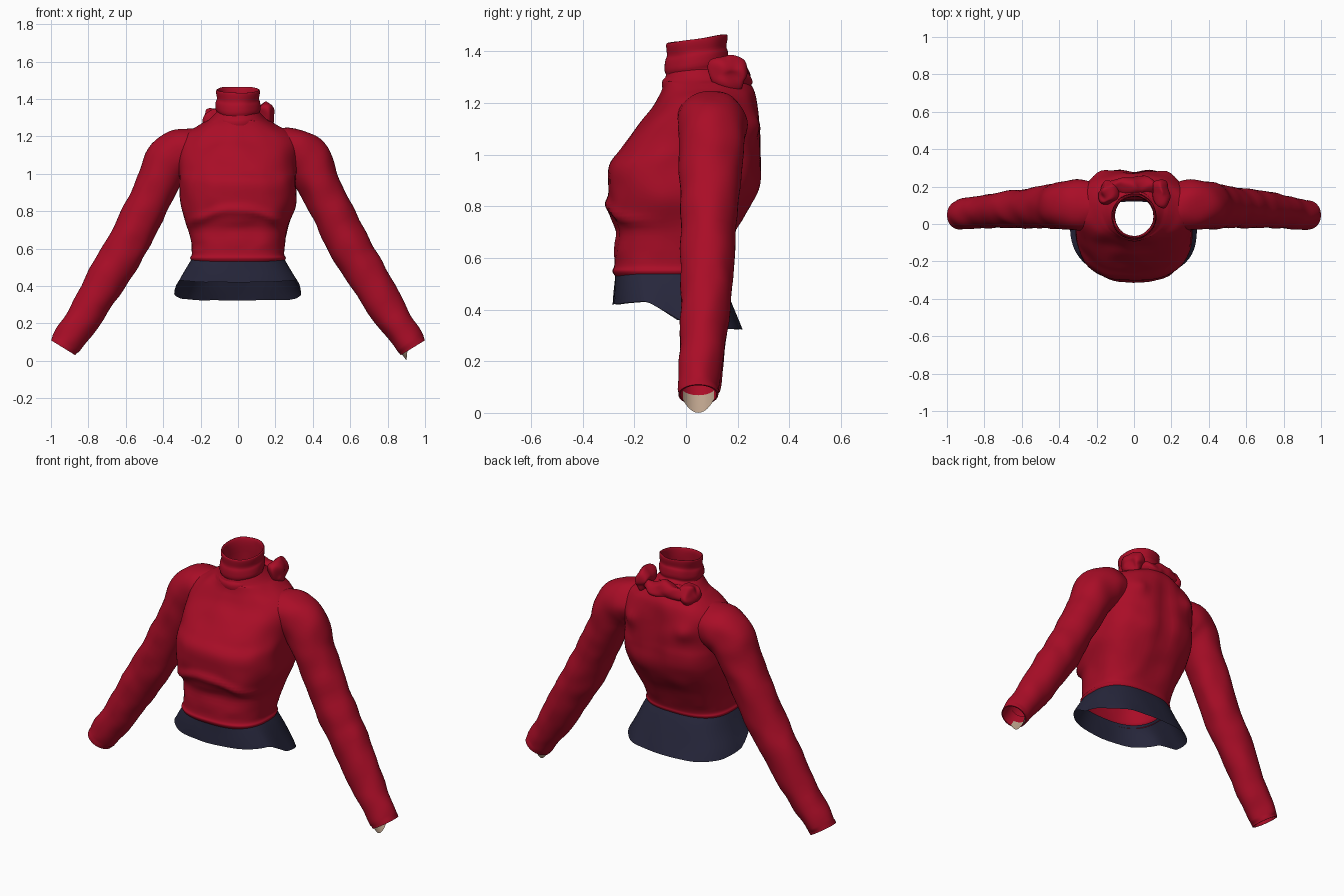
import bpy, bmesh, math
from mathutils import Vector, noise

if "Cube" in bpy.data.objects:
    bpy.data.objects.remove(bpy.data.objects["Cube"])


def material(name, rgb):
    m = bpy.data.materials.new(name)
    m.use_nodes = True
    m.diffuse_color = (*rgb, 1)
    bsdf = m.node_tree.nodes["Principled BSDF"]
    bsdf.inputs["Base Color"].default_value = (*rgb, 1)
    bsdf.inputs["Roughness"].default_value = 0.8
    return m


RED = material("crimson knit", (0.40, 0.004, 0.02))
NAVY = material("dark navy cloth", (0.02, 0.02, 0.045))
BEIGE = material("beige lining", (0.5, 0.36, 0.26))


def finish(name, bm, mat, angle=50):
    bmesh.ops.recalc_face_normals(bm, faces=bm.faces)
    mesh = bpy.data.meshes.new(name)
    bm.to_mesh(mesh)
    bm.free()
    mesh.materials.append(mat)
    ob = bpy.data.objects.new(name, mesh)
    bpy.context.collection.objects.link(ob)
    bpy.ops.object.select_all(action='DESELECT')
    ob.select_set(True)
    bpy.context.view_layer.objects.active = ob
    bpy.ops.object.shade_smooth_by_angle(angle=math.radians(angle))
    return ob


def loft(name, rings, mat, closed=True):
    """Skin a list of point rings into an open sheet."""
    bm = bmesh.new()
    rows = [[bm.verts.new(p) for p in ring] for ring in rings]
    n = len(rows[0])
    for a, b in zip(rows, rows[1:]):
        for i in range(n if closed else n - 1):
            j = (i + 1) % n
            bm.faces.new((a[i], a[j], b[j], b[i]))
    return finish(name, bm, mat)


def smooth_rows(keys, steps):
    """Catmull-Rom interpolation through rows of numbers."""
    out = []
    last = len(keys) - 1
    for i in range(last):
        quad = [keys[max(0, min(last, k))] for k in (i - 1, i, i + 1, i + 2)]
        for s in range(steps):
            t = s / steps
            out.append([0.5 * (2 * b + (c - a) * t + (2 * a - 5 * b + 4 * c - d) * t * t
                               + (3 * b - a - 3 * c + d) * t ** 3)
                        for a, b, c, d in zip(*quad)])
    return out + [list(keys[-1])]


def spow(v, p):
    return math.copysign(abs(v) ** p, v)


def section(z, half, front, back, power, n=72):
    """Rounded-box cross-section of the body."""
    mid, depth = (front + back) / 2, (back - front) / 2
    ring = []
    for i in range(n):
        a = math.tau * i / n
        ring.append(Vector((half * spow(math.cos(a), power),
                            mid + depth * spow(math.sin(a), power), z)))
    return ring


def bell(d, width):
    return math.exp(-(d / width) ** 2)


def crumple(p, amount, scale=9):
    return p + noise.noise_vector(p * scale) * amount


def drape(p):
    """Folds under the bust, raised shoulder blades and light wrinkles."""
    q = p.copy()
    if p.y < -0.05:
        q.y -= 0.016 * bell(p.z - 0.77 - 0.04 * math.cos(p.x * 9), 0.025)
        q.y += 0.012 * bell(p.z - 0.70, 0.04)
    elif p.y > 0.12:
        q.y += 0.025 * bell(math.hypot(abs(p.x) - 0.18, p.z - 1.11), 0.05)
        q.y -= 0.02 * bell(p.x, 0.05) * bell(p.z - 1.0, 0.2)
    return crumple(q, 0.008) if 0.6 < p.z < 1.28 else q


# Body: height, half width, front, back, corner shape
body = [(0.53, 0.245, -0.275, 0.12, 0.75), (0.55, 0.256, -0.285, 0.13, 0.75),
        (0.58, 0.247, -0.277, 0.135, 0.75), (0.70, 0.265, -0.28, 0.19, 0.75),
        (0.80, 0.30, -0.295, 0.25, 0.75), (0.88, 0.312, -0.30, 0.285, 0.75),
        (0.96, 0.312, -0.295, 0.295, 0.78), (1.02, 0.315, -0.255, 0.295, 0.85),
        (1.10, 0.32, -0.195, 0.29, 0.9), (1.17, 0.315, -0.135, 0.285, 0.95),
        (1.22, 0.28, -0.105, 0.275, 1), (1.255, 0.215, -0.09, 0.26, 1),
        (1.29, 0.155, -0.083, 0.23, 1), (1.33, 0.115, -0.07, 0.165, 1)]
loft("sweater_body", [[drape(p) for p in section(*row)]
                      for row in smooth_rows(body, 6)], RED)

# Flared lower panel with a hem that dips towards the back
hem_points = [(-0.30, 0.42), (-0.15, 0.43), (-0.03, 0.36), (0.1, 0.33), (0.25, 0.32)]


def hem_height(y):
    for (a, za), (b, zb) in zip(hem_points, hem_points[1:]):
        if y <= b:
            return za + (zb - za) * (y - a) / (b - a)
    return hem_points[-1][1]


top = section(0.55, 0.243, -0.272, 0.12, 0.75)
low = section(0, 0.335, -0.285, 0.22, 0.8)
panel = []
for k in range(11):
    t = k / 10
    ring = []
    for i, (a, b) in enumerate(zip(top, low)):
        p = a.lerp(b, t ** 0.9)
        p.z = 0.55 + (hem_height(b.y) - 0.55) * t
        ring.append(crumple(p, 0.008 * t, 7))
    panel.append(ring)
loft("flared_waist_panel", panel, NAVY)

# Sleeves: x, y, z of the centre, radius in the arm plane, radius in depth
sleeve = [(0.20, 0.09, 1.12, 0.115, 0.13), (0.30, 0.10, 1.115, 0.13, 0.135),
          (0.375, 0.10, 1.06, 0.132, 0.128), (0.43, 0.095, 0.95, 0.113, 0.122),
          (0.50, 0.09, 0.805, 0.11, 0.113), (0.60, 0.082, 0.605, 0.112, 0.103),
          (0.68, 0.078, 0.475, 0.108, 0.098), (0.82, 0.062, 0.235, 0.092, 0.087),
          (0.90, 0.052, 0.125, 0.082, 0.082), (0.935, 0.048, 0.07, 0.076, 0.077)]
path = smooth_rows(sleeve, 6)


def sleeve_ring(i, side, scale=1.0, slide=0.0, angles=None):
    a, b = path[max(i - 1, 0)], path[min(i + 1, len(path) - 1)]
    along = Vector((b[0] - a[0], 0, b[2] - a[2])).normalized()
    out = Vector((-along.z, 0, along.x))
    x, y, z, r, depth = path[i]
    ring = []
    for ang in angles or [math.tau * k / 40 for k in range(40)]:
        p = (Vector((x, y, z)) + along * slide + out * r * scale * math.sin(ang)
             + Vector((0, depth * scale * math.cos(ang), 0)))
        p.x *= side
        ring.append(p)
    return ring


end = len(path) - 1
for label, side in (("left", 1), ("right", -1)):
    rings = [[crumple(p, 0.009) for p in sleeve_ring(i, side)] for i in range(end - 2)]
    rings += [sleeve_ring(i, side) for i in range(end - 2, end + 1)]
    # turned-in cuff edge
    rings += [sleeve_ring(end, side, 0.92, s) for s in (0.0, -0.03, -0.1)]
    loft(label + "_sleeve", rings, RED)

# Lining flap hanging out of the left cuff
arc = [math.radians(-150 + 10 * k) for k in range(13)]
flap = [sleeve_ring(end, 1, 0.9, -0.04, arc), sleeve_ring(end, 1, 0.9, 0.0, arc)]
tip = sleeve_ring(end, 1, 0.85, 0.042, arc)
flap.append([a.lerp(b, math.sin(math.pi * k / 12)) for k, (a, b) in enumerate(zip(flap[1], tip))])
for p in flap[-1]:
    p.z = max(p.z, 0)
loft("left_cuff_lining", flap, BEIGE, closed=False)

# Rolled collar, tilted up at the back: radius, height
collar = [(0.118, 1.25), (0.128, 1.285), (0.126, 1.31), (0.113, 1.325), (0.119, 1.345),
          (0.117, 1.38), (0.111, 1.40), (0.115, 1.43), (0.115, 1.447), (0.107, 1.447),
          (0.102, 1.42), (0.103, 1.34), (0.105, 1.25)]
rings = []
for r, z in smooth_rows(collar, 3):
    ring = []
    for k in range(48):
        a = math.tau * k / 48
        y = r * 1.04 * math.sin(a)
        p = Vector((r * math.cos(a), 0.042 + y, z + 0.16 * y))
        ring.append(crumple(p, 0.005, 12))
    rings.append(ring)
loft("rolled_collar", rings, RED)

# Bunched cloth behind the neck: centre and size
bunches = [((0.145, 0.165, 1.315), (0.05, 0.075, 0.07)),
           ((-0.135, 0.165, 1.295), (0.05, 0.07, 0.06)),
           ((0.0, 0.205, 1.29), (0.13, 0.05, 0.055))]
for k, (centre, size) in enumerate(bunches):
    bm = bmesh.new()
    bmesh.ops.create_icosphere(bm, subdivisions=4, radius=1)
    for v in bm.verts:
        p = Vector(c + s * w for c, s, w in zip(centre, size, v.co))
        v.co = crumple(p, 0.022, 14)
    finish("bunched_cloth_%d" % (k + 1), bm, RED)
